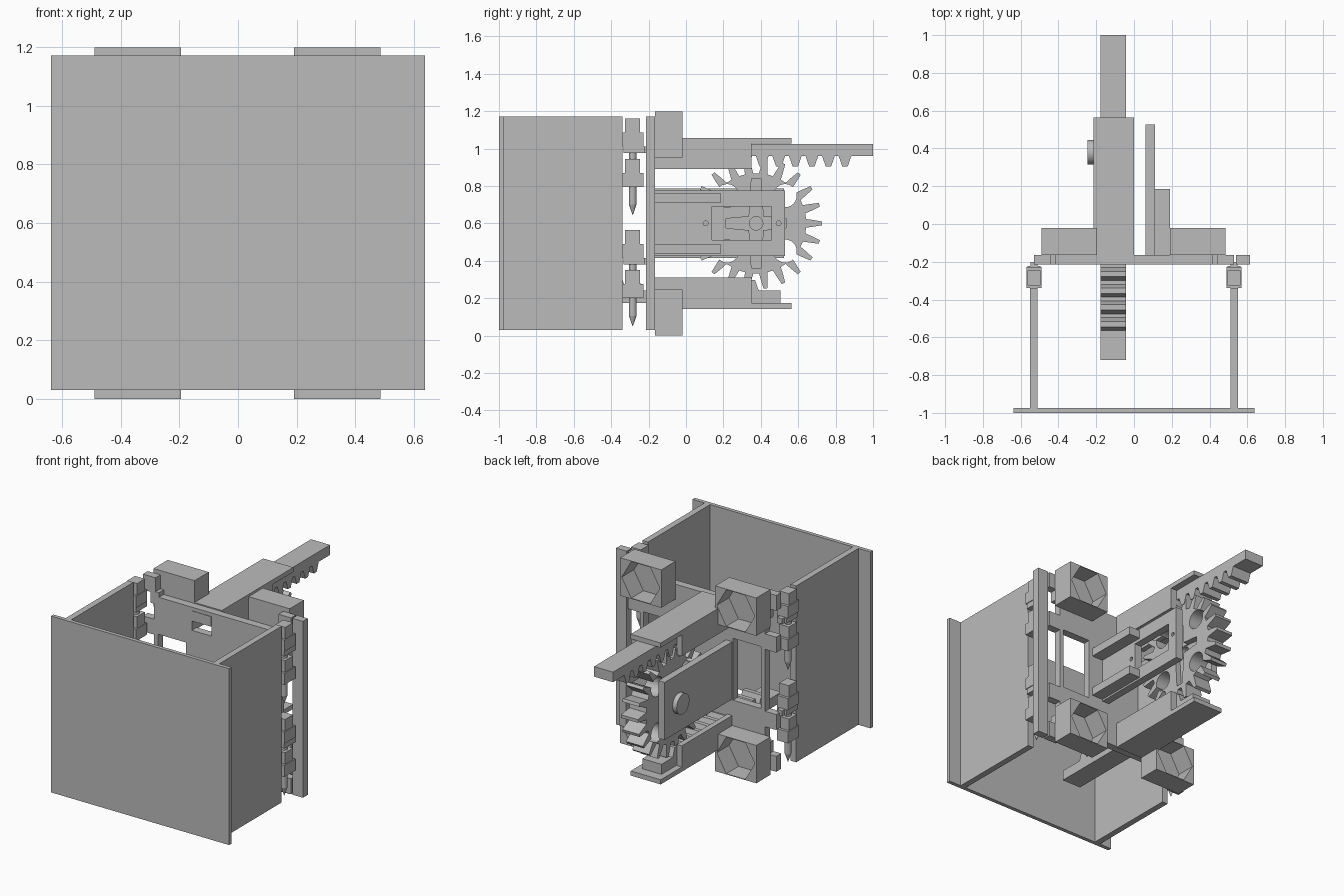
import bpy, bmesh, math
from mathutils import Vector

if "Cube" in bpy.data.objects:
    bpy.data.objects.remove(bpy.data.objects["Cube"])

grey = bpy.data.materials.new("plain_grey")
grey.diffuse_color = (0.5, 0.5, 0.5, 1)
grey.use_nodes = True
grey.node_tree.nodes["Principled BSDF"].inputs["Base Color"].default_value = grey.diffuse_color


def finish(name, bm):
    bmesh.ops.recalc_face_normals(bm, faces=bm.faces)
    me = bpy.data.meshes.new(name)
    bm.to_mesh(me)
    bm.free()
    ob = bpy.data.objects.new(name, me)
    me.materials.append(grey)
    bpy.context.collection.objects.link(ob)
    return ob


def box(name, x0, x1, y0, y1, z0, z1):
    bm = bmesh.new()
    bmesh.ops.create_cube(bm, size=1)
    for v in bm.verts:
        v.co = Vector(((x0 + x1) / 2 + v.co.x * (x1 - x0),
                       (y0 + y1) / 2 + v.co.y * (y1 - y0),
                       (z0 + z1) / 2 + v.co.z * (z1 - z0)))
    return finish(name, bm)


def prism(name, pts, a, b, axis="x"):
    """Extrude a closed outline along x (points are y,z) or y (points are x,z)."""
    bm = bmesh.new()
    put = (lambda p, d: (d, p[0], p[1])) if axis == "x" else (lambda p, d: (p[0], d, p[1]))
    lo = [bm.verts.new(put(p, a)) for p in pts]
    hi = [bm.verts.new(put(p, b)) for p in pts]
    bm.faces.new(lo)
    bm.faces.new(hi[::-1])
    n = len(pts)
    for i in range(n):
        bm.faces.new((lo[i], lo[(i + 1) % n], hi[(i + 1) % n], hi[i]))
    return finish(name, bm)


def ring(cx, cz, r, n=24):
    return [(cx + r * math.cos(2 * math.pi * i / n), cz + r * math.sin(2 * math.pi * i / n))
            for i in range(n)]


def cut(ob, cutters):
    for c in cutters:
        m = ob.modifiers.new("cut", "BOOLEAN")
        m.operation, m.solver, m.object = "DIFFERENCE", "EXACT", c
        bpy.context.view_layer.objects.active = ob
        bpy.ops.object.modifier_apply(modifier=m.name)
        bpy.data.objects.remove(c)


# Case: front panel and two side walls
box("front_panel", -.637, .637, -1, -.975, .03, 1.17)
for s in (-1, 1):
    box("side_wall", s * .53 - .02, s * .53 + .02, -.975, -.34, .03, 1.17)

# Hinge pins: two stacked collars with a pointed pin, two sets per wall
for s in (-1, 1):
    x = s * .53
    for top in (1.16, .565):
        for z in (top, top - .215):
            box("collar_top", x - .035, x + .035, -.325, -.245, z - .075, z)
            box("collar_body", x - .04, x + .04, -.34, -.228, z - .15, z - .075)
        box("collar_flange", x - .035, x + .035, -.335, -.222, top - .185, top - .15)
        box("collar_neck", x - .018, x + .018, -.23, -.2, top - .185, top - .15)
        bm = bmesh.new()
        for r1, r2, z0, z1 in ((.02, .02, top - .46, top - .1), (.001, .02, top - .515, top - .46)):
            g = bmesh.ops.create_cone(bm, cap_ends=True, segments=12, radius1=r1, radius2=r2, depth=z1 - z0)
            bmesh.ops.translate(bm, verts=g["verts"], vec=(x, -.285, (z0 + z1) / 2))
        finish("hinge_pin", bm)
    # Knuckles on the mounting plate
    for z in (1.07, .80, .30, .03):
        box("plate_knuckle", min(s * .53, s * .44), max(s * .53, s * .44), -.215, -.165, z, z + .10)

# Mounting plate with side windows and rack slots
plate = box("mounting_plate", -.45, .445, -.215, -.165, .15, 1.05)
cut(plate, [box("cutter", -.42, -.22, -.3, -.1, .41, .81),
            box("cutter", .215, .42, -.3, -.1, .41, .81),
            box("cutter", -.18, -.04, -.3, -.1, .90, 1.027),
            box("cutter", -.18, -.04, -.3, -.1, .173, .30)])
for z in (1.0, .12):
    for s in (-1, 1):
        box("knuckle_bridge", s * .445 - .03, s * .445 + .03, -.215, -.165, z, z + .08)
box("hinge_strip", .54, .615, -.215, -.165, .03, 1.17)

# Corner feet: blocks with a hexagonal socket opening backward
for cx in (-.342, .338):
    for cz in (.1225, 1.0755):
        foot = box("corner_block", cx - .147, cx + .147, -.165, -.02, cz - .1225, cz + .1225)
        cut(foot, [prism("cutter", ring(cx, cz, .136, 6), -.145, .05, "y")])

# Rack guides: mirrored channels above and below the gear
def zbox(name, s, x0, x1, y0, y1, a, b):
    z = sorted((.6 + s * a, .6 + s * b))
    return box(name, x0, x1, y0, y1, *z)


for s in (-1, 1):
    zbox("guide_cover", s, -.215, 0, -.165, .565, .427, .457)
    zbox("guide_wall_left", s, -.215, -.18, -.165, .35, .29, .427)
    zbox("guide_wall_right", s, -.04, 0, -.165, .35, .29, .427)

# Toothed racks
PITCH = .0885


def rack(name, s, y0, y1, last, count):
    pts = [(y0, .6 + s * .425), (y0, .6 + s * .36)]
    for k in reversed(range(count)):
        c = last - k * PITCH
        for dy, h in ((-.034, .36), (-.014, .303), (.014, .303), (.034, .36)):
            pts.append((c + dy, .6 + s * h))
    pts += [(y1, .6 + s * .36), (y1, .6 + s * .425)]
    prism(name, pts, -.178, -.042)


rack("upper_rack", 1, -.215, 1.0, .85, 11)
rack("lower_rack", -1, -.72, .505, .355, 11)

# Gear with four round holes and a cross-shaped horn slot
GY, GZ, N = .375, .6, 22
outline = []
for i in range(N):
    for f, r in ((-.30, .268), (-.22, .30), (-.10, .352), (.10, .352), (.22, .30), (.30, .268)):
        a = 2 * math.pi * (i + f) / N
        outline.append((GY + r * math.cos(a), GZ + r * math.sin(a)))
gear = prism("drive_gear", outline, -.165, -.045)
cutters = [prism("cutter", ring(GY + sy * .155, GZ + sz * .148, .062), -.3, .1)
           for sy in (-1, 1) for sz in (-1, 1)]
slot_v = [(GY + u, GZ + v) for u, v in
          ((-.025, -.24), (.025, -.24), (.04, 0), (.025, .24), (-.025, .24), (-.04, 0))]
slot_h = [(GY + u, GZ + v) for u, v in
          ((-.16, -.025), (0, -.04), (.16, -.025), (.16, .025), (0, .04), (-.16, .025))]
cutters += [prism("cutter", slot_v, -.08, .1), prism("cutter", slot_h, -.085, .1),
            prism("cutter", ring(GY, GZ, .036), -.12, .1)]
cut(gear, cutters)

# Left bearing arm with its axle
box("bearing_arm", -.215, -.17, -.165, .525, .415, .787)
prism("axle_cap", ring(.38, .6, .065, 32), -.245, -.21)

# Right motor bracket with window, screw holes and two support rails
bracket = box("motor_bracket", .06, .11, -.165, .528, .425, .775)
cut(bracket, [box("cutter", 0, .2, .14, .458, .51, .69),
              prism("cutter", ring(.105, .6, .013, 12), 0, .2),
              prism("cutter", ring(.495, .6, .013, 12), 0, .2)])
for z in (.437, .71):
    box("bracket_rail", .108, .19, -.165, .185, z, z + .053)

# Smooth only the round parts
for ob in bpy.data.objects:
    if ob.name.split(".")[0] in ("axle_cap", "hinge_pin", "drive_gear"):
        bpy.ops.object.select_all(action="DESELECT")
        ob.select_set(True)
        bpy.context.view_layer.objects.active = ob
        bpy.ops.object.shade_smooth_by_angle(angle=math.radians(20))
